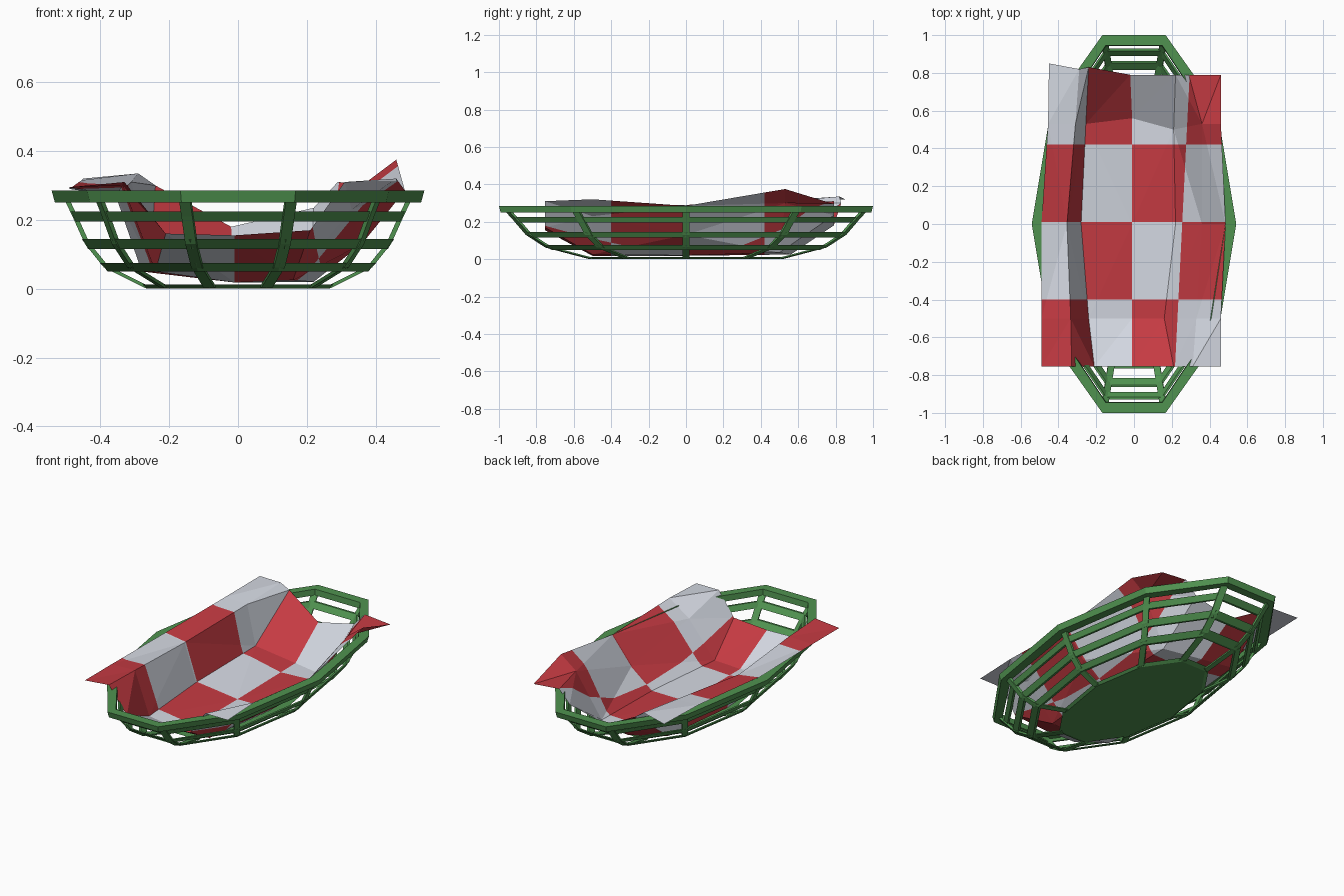
import bpy, bmesh, math

if "Cube" in bpy.data.objects:
    bpy.data.objects.remove(bpy.data.objects["Cube"])

SIDES, STRETCH = 10, 2.0


def material(name, rgb):
    m = bpy.data.materials.new(name)
    m.diffuse_color = (*rgb, 1)
    m.use_nodes = True
    m.node_tree.nodes["Principled BSDF"].inputs["Base Color"].default_value = m.diffuse_color
    return m


green = material("green", (0.08, 0.29, 0.08))
red = material("red", (0.56, 0.043, 0.055))
white = material("white", (0.66, 0.69, 0.76))


def finish(bm, name, mats, fix=True):
    if fix:
        bmesh.ops.recalc_face_normals(bm, faces=bm.faces)
    me = bpy.data.meshes.new(name)
    bm.to_mesh(me)
    bm.free()
    ob = bpy.data.objects.new(name, me)
    bpy.context.collection.objects.link(ob)
    for m in mats:
        me.materials.append(m)
    return ob


def point(r, off, z, i):
    """Corner i of the stretched decagon of half-width r, pushed out by off."""
    a = 2 * math.pi * i / SIDES
    return ((r + off) * math.cos(a), (r * STRETCH + off) * math.sin(a), z)


def ring(name, section):
    """Closed ten-sided hoop with a four-point (radius, offset, z) section."""
    bm = bmesh.new()
    loops = [[bm.verts.new(point(*s, i)) for s in section] for i in range(SIDES)]
    for i in range(SIDES):
        a, b = loops[i], loops[(i + 1) % SIDES]
        for k in range(4):
            n = (k + 1) % 4
            bm.faces.new((a[k], b[k], b[n], a[n]))
    finish(bm, name, [green])


# Basket hoops: wide rim and three slanted bands
ring("basket_rim", [(0.51, 0.0315, 0.285), (0.51, 0.022, 0.25),
                    (0.51, -0.03, 0.25), (0.51, -0.026, 0.285)])
for n, (r0, z0, r1, z1) in enumerate([(0.378, 0.05, 0.402, 0.075),
                                      (0.435, 0.115, 0.454, 0.145),
                                      (0.474, 0.195, 0.488, 0.225)]):
    ring(f"basket_band_{n + 1}", [(r1, 0, z1), (r0, 0, z0), (r0, -0.013, z0), (r1, -0.013, z1)])

# Basket floor
bm = bmesh.new()
low = [bm.verts.new(point(0.265, 0, 0, i)) for i in range(SIDES)]
high = [bm.verts.new(point(0.28, 0, 0.012, i)) for i in range(SIDES)]
bm.faces.new(low)
bm.faces.new(high)
for i in range(SIDES):
    j = (i + 1) % SIDES
    bm.faces.new((low[i], low[j], high[j], high[i]))
finish(bm, "basket_floor", [green])

# Curved ribs at every corner
PROFILE = [(0.27, 0.002), (0.39, 0.062), (0.445, 0.13), (0.481, 0.21), (0.505, 0.26)]
bm = bmesh.new()
for i in range(SIDES):
    a = 2 * math.pi * i / SIDES
    tx, ty = -math.sin(a), STRETCH * math.cos(a)
    length = math.hypot(tx, ty)
    tx, ty = tx / length * 0.019, ty / length * 0.019
    prev = None
    for r, z in PROFILE:
        cur = []
        for off, s in ((0, -1), (0, 1), (-0.013, 1), (-0.013, -1)):
            x, y, h = point(r, off, z + (0.004 if off else 0), i)
            cur.append(bm.verts.new((x + s * tx, y + s * ty, h)))
        if prev:
            for k in range(4):
                n = (k + 1) % 4
                bm.faces.new((prev[k], prev[n], cur[n], cur[k]))
        else:
            bm.faces.new(cur)
        prev = cur
    bm.faces.new(prev)
finish(bm, "basket_ribs", [green])

# Draped cloth: rows front to back; columns edge, fold, floor, middle, floor, fold, edge
ROWS = [
    [(-.49, -.755, .295), (-.33, -.755, .31), (-.21, -.755, .16), (-.01, -.755, .155),
     (.21, -.755, .17), (.31, -.755, .31), (.46, -.755, .31)],
    [(-.49, -.50, .295), (-.335, -.50, .30), (-.24, -.50, .05), (-.01, -.50, .018),
     (.16, -.50, .025), (.33, -.50, .23), (.46, -.50, .32)],
    [(-.49, 0, .29), (-.355, 0, .27), (-.28, 0, .05), (-.01, 0, .018),
     (.22, 0, .02), (.36, 0, .13), (.485, 0, .285)],
    [(-.455, .53, .315), (-.31, .53, .31), (-.255, .53, .075), (-.01, .56, .025),
     (.21, .50, .035), (.36, .53, .30), (.46, .53, .375)],
    [(-.45, .85, .32), (-.29, .82, .335), (-.24, .83, .30), (-.02, .79, .18),
     (.22, .79, .235), (.29, .79, .31), (.46, .79, .295)],
]
bm = bmesh.new()
grid = [[bm.verts.new(p) for p in row] for row in ROWS]
for j in range(len(ROWS) - 1):
    for i in range(6):
        f = bm.faces.new((grid[j][i], grid[j][i + 1], grid[j + 1][i + 1], grid[j + 1][i]))
        f.material_index = 0 if i < 2 else min(i - 1, 2)   # checker column for now
bmesh.ops.triangulate(bm, faces=bm.faces)


def cut(co, no):
    bmesh.ops.bisect_plane(bm, geom=bm.verts[:] + bm.edges[:] + bm.faces[:],
                           plane_co=co, plane_no=no)


# Cut the checker lines, then colour faces by checker parity
LINES = (-0.40, 0.01, 0.42)
for y in LINES:
    cut((0, y, 0), (0, 1, 0))
cut((0.255, 0, 0), (1, -0.05, 0))
for f in bm.faces:
    c = f.calc_center_median()
    col = f.material_index
    if col == 2 and c.x > 0.255 + 0.05 * c.y:
        col = 3
    row = sum(c.y > y for y in LINES)
    f.material_index = (col + row) % 2
finish(bm, "checked_cloth", [red, white], fix=False)
